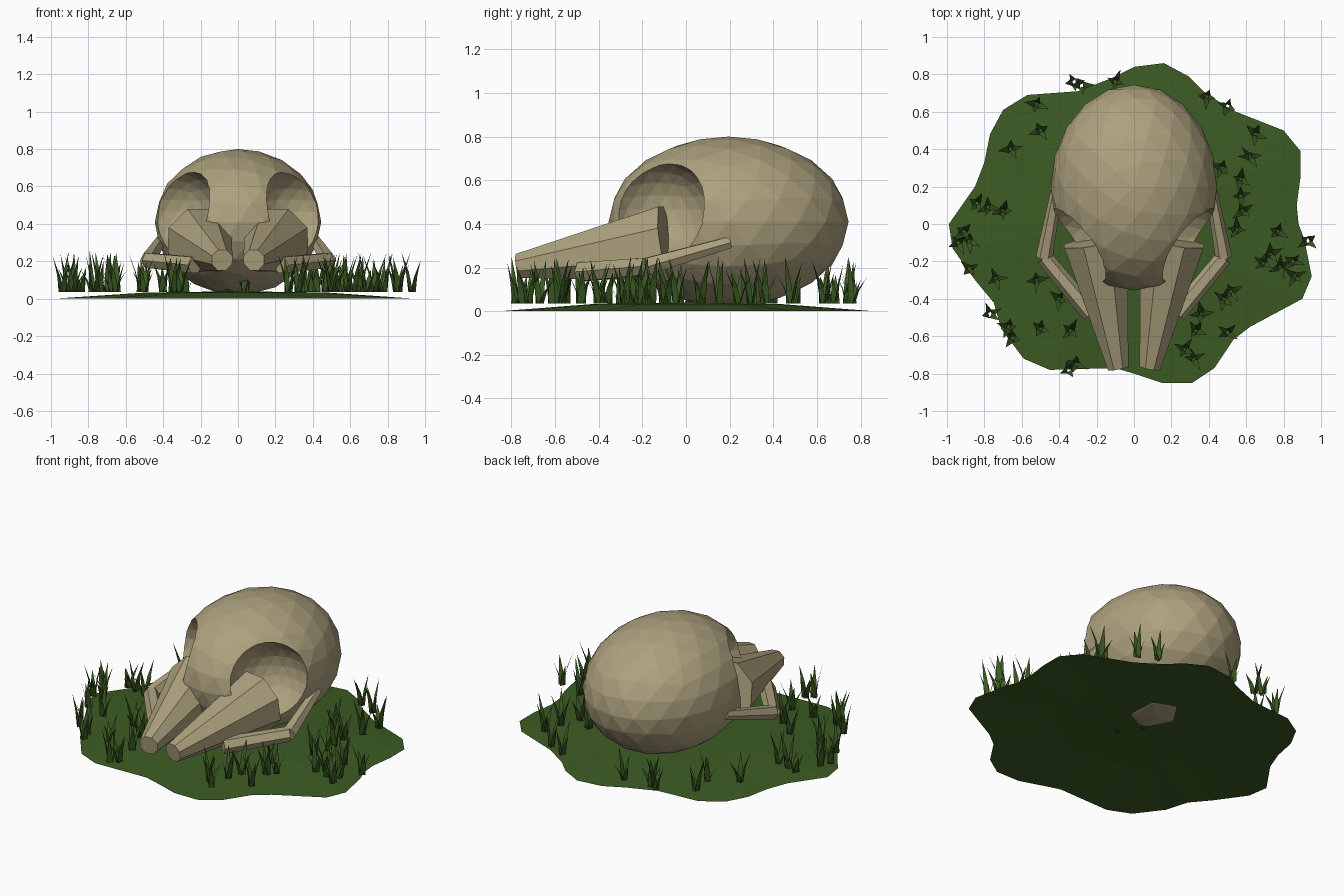
import bpy, bmesh, math, random
from mathutils import Vector, Matrix

if "Cube" in bpy.data.objects:
    bpy.data.objects.remove(bpy.data.objects["Cube"])

random.seed(4)


def material(name, color):
    m = bpy.data.materials.new(name)
    m.diffuse_color = (*color, 1)
    m.use_nodes = True
    m.node_tree.nodes["Principled BSDF"].inputs["Base Color"].default_value = m.diffuse_color
    return m


BONE = material("bone", (0.42, 0.36, 0.21))
GRASS = material("grass green", (0.045, 0.105, 0.017))


def make(name, bm, mat):
    me = bpy.data.meshes.new(name)
    bm.to_mesh(me)
    bm.free()
    me.materials.append(mat)
    ob = bpy.data.objects.new(name, me)
    bpy.context.collection.objects.link(ob)
    return ob


def ball(name, center, radii, sub, mat):
    bm = bmesh.new()
    m = Matrix.Translation(center) @ Matrix.Diagonal((*radii, 1))
    bmesh.ops.create_icosphere(bm, subdivisions=sub, radius=1, matrix=m)
    return make(name, bm, mat)


def rod(name, a, b, ra, rb, sides, mat):
    """Tapered solid running from point a to point b."""
    a, b = Vector(a), Vector(b)
    d = b - a
    m = Matrix.Translation((a + b) / 2) @ d.to_track_quat('Z', 'Y').to_matrix().to_4x4()
    bm = bmesh.new()
    bmesh.ops.create_cone(bm, cap_ends=True, segments=sides, radius1=ra, radius2=rb,
                          depth=d.length, matrix=m @ Matrix.Rotation(math.pi / sides, 4, 'Z'))
    return make(name, bm, mat)


# Cranium with two round eye sockets cut out
cranium = ball("cranium", (0, 0.195, 0.41), (0.445, 0.55, 0.39), 3, BONE)
for s in (-1, 1):
    cutter = ball("socket_cutter", (s * 0.32, -0.13, 0.465), (0.24, 0.24, 0.235), 3, BONE)
    cutter.hide_render = True
    mod = cranium.modifiers.new("socket", 'BOOLEAN')
    mod.operation, mod.solver, mod.object = 'DIFFERENCE', 'EXACT', cutter
    bpy.context.view_layer.objects.active = cranium
    bpy.ops.object.modifier_apply(modifier=mod.name)
    bpy.data.objects.remove(cutter)

# Snout halves and bent cheekbones
for s, side in ((-1, "left"), (1, "right")):
    rod("snout_" + side, (s * 0.205, -0.09, 0.31), (s * 0.085, -0.77, 0.207), 0.185, 0.06, 8, BONE)
    elbow = (s * 0.48, -0.18, 0.205)
    rod("cheekbone_rear_" + side, (s * 0.41, 0.2, 0.315), elbow, 0.03, 0.045, 6, BONE)
    rod("cheekbone_front_" + side, elbow, (s * 0.23, -0.48, 0.18), 0.045, 0.05, 6, BONE)

# Ground patch: open shallow dome with a ragged rim
RIM = [(0, .84), (.16, .86), (.29, .79), (.37, .71), (.52, .61), (.8, .5), (.89, .39),
       (.89, .25), (.87, .1), (.88, 0), (.91, -.08), (.95, -.28), (.9, -.4), (.62, -.55),
       (.53, -.62), (.43, -.77), (.31, -.85), (.15, -.85), (0, -.8), (-.1, -.77),
       (-.45, -.78), (-.59, -.72), (-.71, -.56), (-.75, -.42), (-.85, -.3), (-.97, -.13),
       (-.99, 0), (-.85, .2), (-.8, .33), (-.77, .48), (-.7, .61), (-.57, .69),
       (-.3, .71), (-.12, .78)]
bm = bmesh.new()
rings = [[bm.verts.new((x * k, y * k, z)) for x, y in RIM] for k, z in ((1, 0), (.5, .033))]
top = bm.verts.new((0, 0, .04))
for i in range(len(RIM)):
    j = i - 1
    bm.faces.new((rings[0][i], rings[0][j], rings[1][j], rings[1][i]))
    bm.faces.new((rings[1][i], rings[1][j], top))
bmesh.ops.recalc_face_normals(bm, faces=bm.faces)
if sum(f.normal.z for f in bm.faces) < 0:
    bmesh.ops.reverse_faces(bm, faces=bm.faces)
make("ground_patch", bm, GRASS)

# Grass tufts: a few bent pointed blades leaning outward
TUFTS = [(-.52, .64), (-.5, .5), (-.66, .4), (-.32, .76), (-.28, .74), (-.1, .76), (.39, .68),
         (.5, .63), (.65, .48), (.47, .3), (.62, .36), (.57, .24), (.57, .15), (.58, .07),
         (.55, -.03), (.77, -.04), (.93, -.09), (.73, -.16), (.85, -.2), (.78, -.23),
         (.69, -.21), (.86, -.28), (.52, -.36), (.48, -.4), (.5, -.58), (.33, -.57),
         (.32, -.72), (.27, -.67), (.42, -.25), (-.78, .09), (-.84, .11), (-.7, .07),
         (-.91, -.04), (-.88, -.09), (-.94, -.1), (-.88, -.24), (-.74, -.29), (-.77, -.48),
         (-.67, -.55), (-.65, -.61), (-.5, -.56), (-.34, -.57), (-.31, -.75), (-.35, -.78),
         (-.52, -.3), (-.4, -.4), (.04, -.1), (-.05, .02), (.36, -.48)]
bm = bmesh.new()
for x, y in TUFTS:
    turn = random.uniform(0, math.tau)
    for k in range(4):
        a = turn + k * math.tau / 4 + random.uniform(-.4, .4)
        out, across = Vector((math.cos(a), math.sin(a), 0)), Vector((-math.sin(a), math.cos(a), 0))
        h, w, lean = random.uniform(.1, .22), random.uniform(.016, .024), random.uniform(.035, .065)
        base = Vector((x, y, .035)) + out * .008
        mid = base + out * lean * .35 + Vector((0, 0, h * .5))
        tip = base + out * lean + Vector((0, 0, h))
        p = [bm.verts.new(v) for v in (base - across * w, base + across * w,
                                       mid + across * w * .65, mid - across * w * .65, tip)]
        bm.faces.new(p[:4])
        bm.faces.new((p[3], p[2], p[4]))
make("grass_tufts", bm, GRASS)
